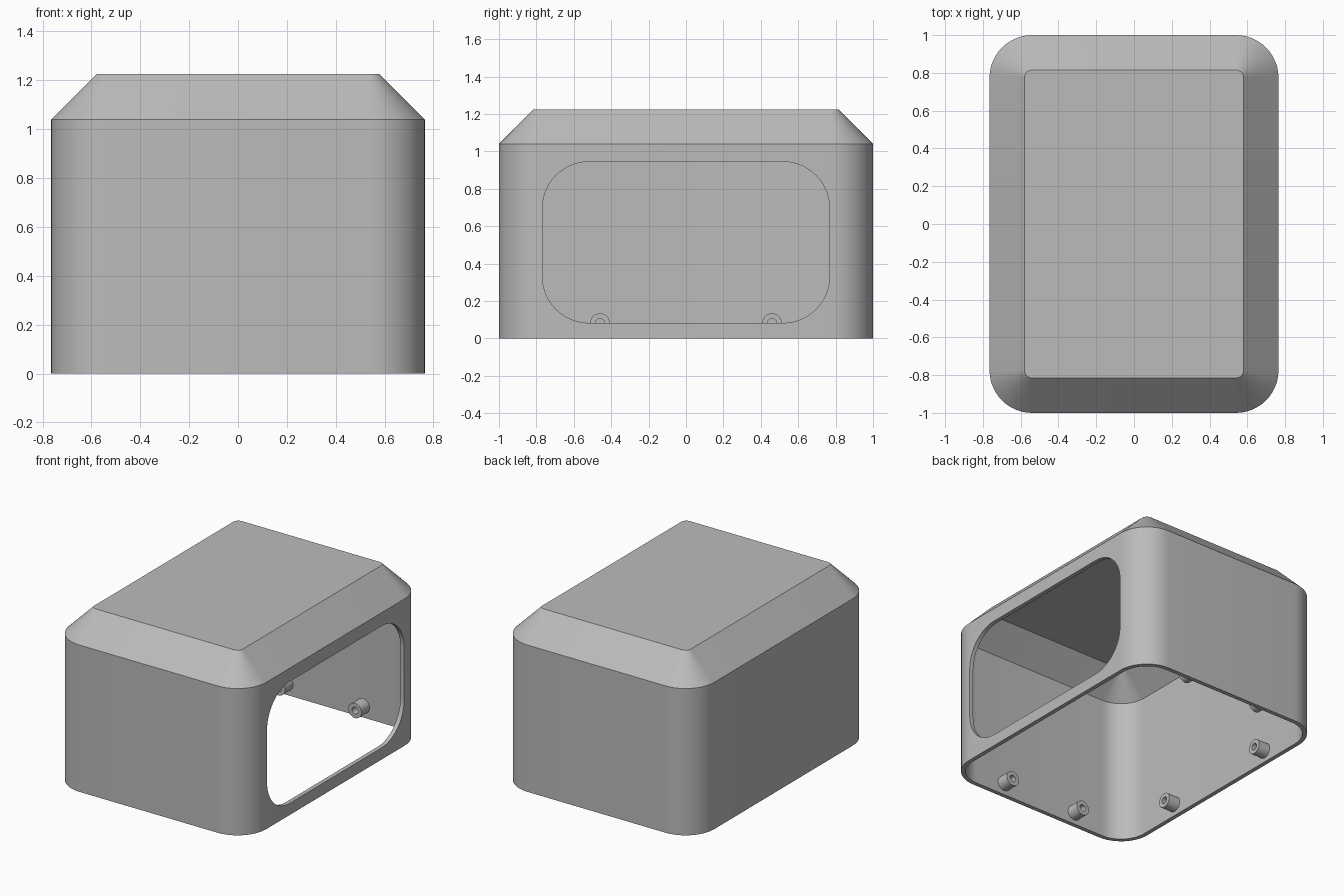
import bpy, bmesh
from math import cos, sin, pi
from mathutils import Matrix, Vector

if "Cube" in bpy.data.objects:
    bpy.data.objects.remove(bpy.data.objects["Cube"], do_unlink=True)

grey = bpy.data.materials.new("grey_plastic")
grey.use_nodes = True
grey.diffuse_color = (0.5, 0.5, 0.5, 1)
grey.node_tree.nodes["Principled BSDF"].inputs["Base Color"].default_value = (0.5, 0.5, 0.5, 1)

HX, HY, RADIUS = 0.765, 1.0, 0.225      # outer half sizes and corner radius
EDGE, TOP, BEVEL = 1.04, 1.225, 0.185   # chamfer start, roof height, chamfer width
WALL = 0.03
SEGMENTS = 12                           # steps per quarter turn


def rounded(hx, hy, r, z):
    """Ring of points around a rounded rectangle (a circle when hx = hy = r)."""
    ring = []
    for q, (sx, sy) in enumerate([(1, 1), (-1, 1), (-1, -1), (1, -1)]):
        for i in range(SEGMENTS + 1):
            a = (q + i / SEGMENTS) * pi / 2
            ring.append(Vector((sx * (hx - r) + r * cos(a), sy * (hy - r) + r * sin(a), z)))
    return ring


def loft(name, groups, matrix=Matrix()):
    """Skin each list of rings into a closed solid, all in one object."""
    bm = bmesh.new()
    for rings in groups:
        loops = [[bm.verts.new(p) for p in ring] for ring in rings]
        n = len(loops[0])
        for low, high in zip(loops, loops[1:]):
            for i in range(n):
                j = (i + 1) % n
                bm.faces.new((low[i], low[j], high[j], high[i]))
        bm.faces.new(loops[0][::-1])
        bm.faces.new(loops[-1])
    bmesh.ops.remove_doubles(bm, verts=bm.verts, dist=1e-5)
    bmesh.ops.recalc_face_normals(bm, faces=bm.faces)
    mesh = bpy.data.meshes.new(name)
    bm.to_mesh(mesh)
    bm.free()
    mesh.materials.append(grey)
    obj = bpy.data.objects.new(name, mesh)
    obj.matrix_world = matrix
    bpy.context.collection.objects.link(obj)
    return obj


def select(obj):
    bpy.ops.object.select_all(action='DESELECT')
    obj.select_set(True)
    bpy.context.view_layer.objects.active = obj


def cut(obj, cutter):
    select(obj)
    mod = obj.modifiers.new("cut", 'BOOLEAN')
    mod.operation, mod.solver, mod.object = 'DIFFERENCE', 'EXACT', cutter
    bpy.ops.object.modifier_apply(modifier=mod.name)
    bpy.data.objects.remove(cutter, do_unlink=True)


def profile(t):
    """Rings of the hood's surface, offset inward by t, from bottom to roof."""
    mitre = t * 0.414
    top = BEVEL + mitre
    return [rounded(HX - t, HY - t, RADIUS - t, 0),
            rounded(HX - t, HY - t, RADIUS - t, EDGE - mitre),
            rounded(HX - top, HY - top, 0.04 - mitre, TOP - t)]


# Hollow hood, open underneath, with a chamfered roof
hood = loft("hood", [profile(WALL)[::-1] + profile(0)])

# Large rounded opening in the left side
side_frame = Matrix(((0, 0, 1, 0.6), (1, 0, 0, 0), (0, 1, 0, 0.514), (0, 0, 0, 1)))
cut(hood, loft("opening_cutter", [[rounded(0.768, 0.431, 0.25, z) for z in (0, 0.4)]], side_frame))

# Column of vent holes through the front and back walls
holes = [[[p + Vector((-0.105, -0.41 + 0.0925 * k, 0)) for p in rounded(0.022, 0.022, 0.022, z)]
          for z in (-1.2, 1.2)] for k in range(-2, 3)]
cut(hood, loft("vent_cutter", holes, Matrix.Rotation(pi / 2, 4, 'X')))
parts = [hood]

# Hollow screw bosses on the inside of the front, back and right walls
def boss(name, position, inward):
    rings = [rounded(r, r, r, z) for r, z in
             ((0.052, -0.01), (0.052, 0.09), (0.024, 0.09), (0.024, 0.005))]
    turn = Vector(inward).to_track_quat('Z', 'Y').to_matrix().to_4x4()
    parts.append(loft(name, [rings], Matrix.Translation(position) @ turn))

for s, side in ((1, "left"), (-1, "right")):
    boss("front_boss_" + side, (0.3 * s, WALL - HY, 0.082), (0, 1, 0))
    boss("back_boss_" + side, (0.3 * s, HY - WALL, 0.082), (0, -1, 0))
for s, end in ((1, "back"), (-1, "front")):
    boss("side_boss_" + end, (WALL - HX, 0.46 * s, 0.082), (1, 0, 0))

for part in parts:
    select(part)
    bpy.ops.object.shade_smooth_by_angle(angle=pi / 6)
